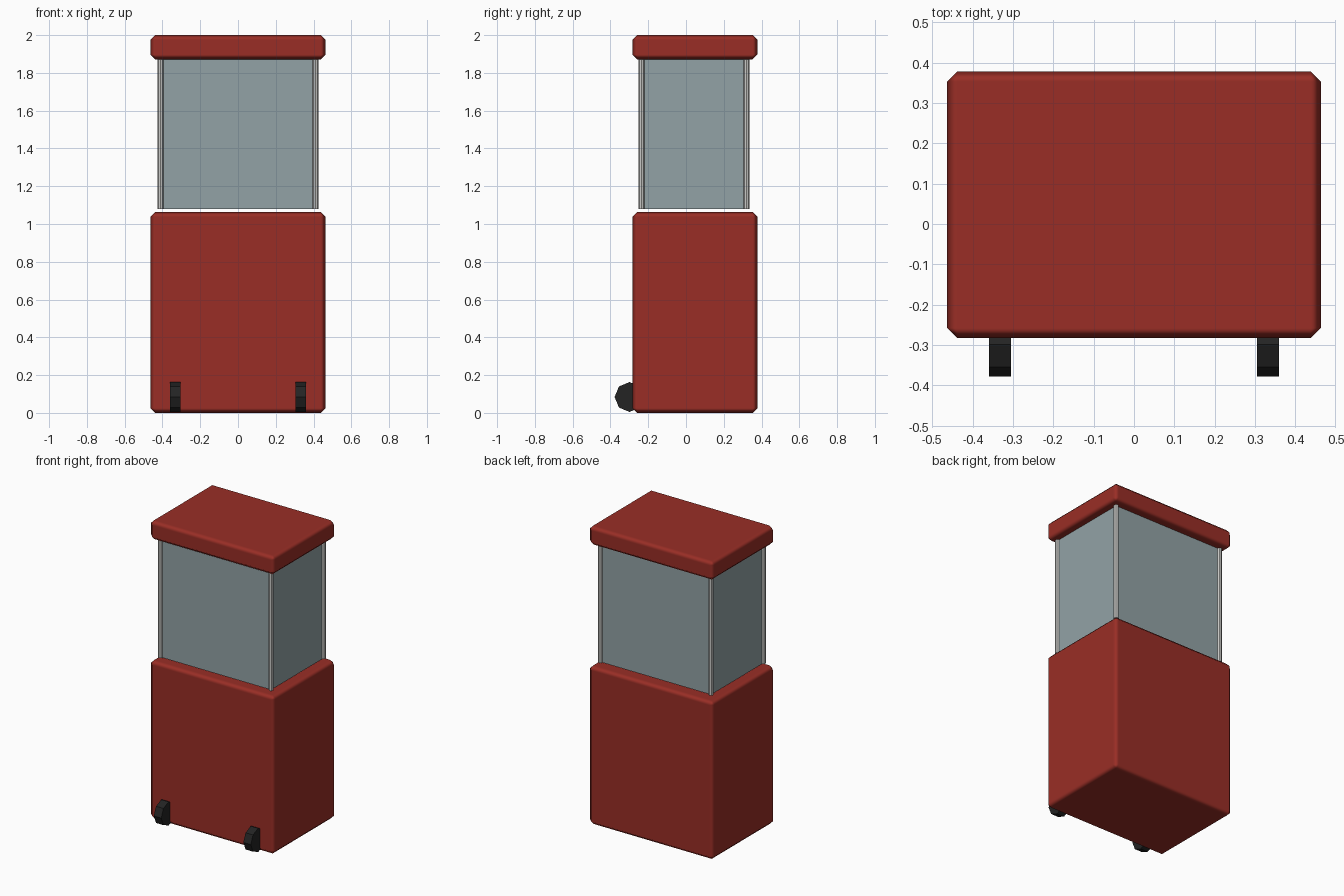
import bpy
import math

if "Cube" in bpy.data.objects:
    bpy.data.objects.remove(bpy.data.objects["Cube"])


def material(name, color):
    m = bpy.data.materials.new(name)
    m.diffuse_color = (*color, 1.0)
    m.use_nodes = True
    m.node_tree.nodes["Principled BSDF"].inputs["Base Color"].default_value = m.diffuse_color
    return m


RED = material("red paint", (0.32, 0.027, 0.019))
GLASS = material("grey blue glass", (0.29, 0.365, 0.38))
METAL = material("light metal", (0.60, 0.60, 0.58))
RUBBER = material("black rubber", (0.017, 0.017, 0.017))


def box(name, lo, hi, mat, chamfer=0.0):
    center = [(a + b) / 2 for a, b in zip(lo, hi)]
    bpy.ops.mesh.primitive_cube_add(size=1, location=center)
    ob = bpy.context.object
    ob.name = name
    ob.scale = [b - a for a, b in zip(lo, hi)]
    bpy.ops.object.transform_apply(location=False, rotation=False, scale=True)
    ob.data.materials.append(mat)
    if chamfer:
        bpy.ops.object.shade_smooth()
        bevel = ob.modifiers.new("chamfer", 'BEVEL')
        bevel.width = chamfer
        bevel.segments = 1
        bevel.harden_normals = True
    return ob


def octagon(name, center, radius, depth, mat, rotation=(0, 0, 0)):
    bpy.ops.mesh.primitive_cylinder_add(vertices=8, radius=radius, depth=depth,
                                        location=center, rotation=rotation)
    ob = bpy.context.object
    ob.name = name
    ob.data.materials.append(mat)
    return ob


# Cabinet and lid
box("cabinet", (-0.463, -0.283, 0.0), (0.463, 0.378, 1.063), RED, 0.025)
box("lid", (-0.463, -0.283, 1.872), (0.463, 0.378, 2.0), RED, 0.025)

# Glass case between the corner posts, just clear of the cabinet
box("glass_case", (-0.41, -0.235, 1.08), (0.41, 0.32, 1.885), GLASS)
for side, x in (("left", -0.41), ("right", 0.41)):
    for end, y in (("front", -0.235), ("back", 0.32)):
        octagon(f"{end}_{side}_post", (x, y, 1.4825), 0.0155, 0.805, METAL)

# Wheels low on the front
for side, x in (("left", -0.332), ("right", 0.332)):
    octagon(f"{side}_wheel", (x, -0.299, 0.084), 0.079, 0.055, RUBBER,
            (0, math.pi / 2, 0))
